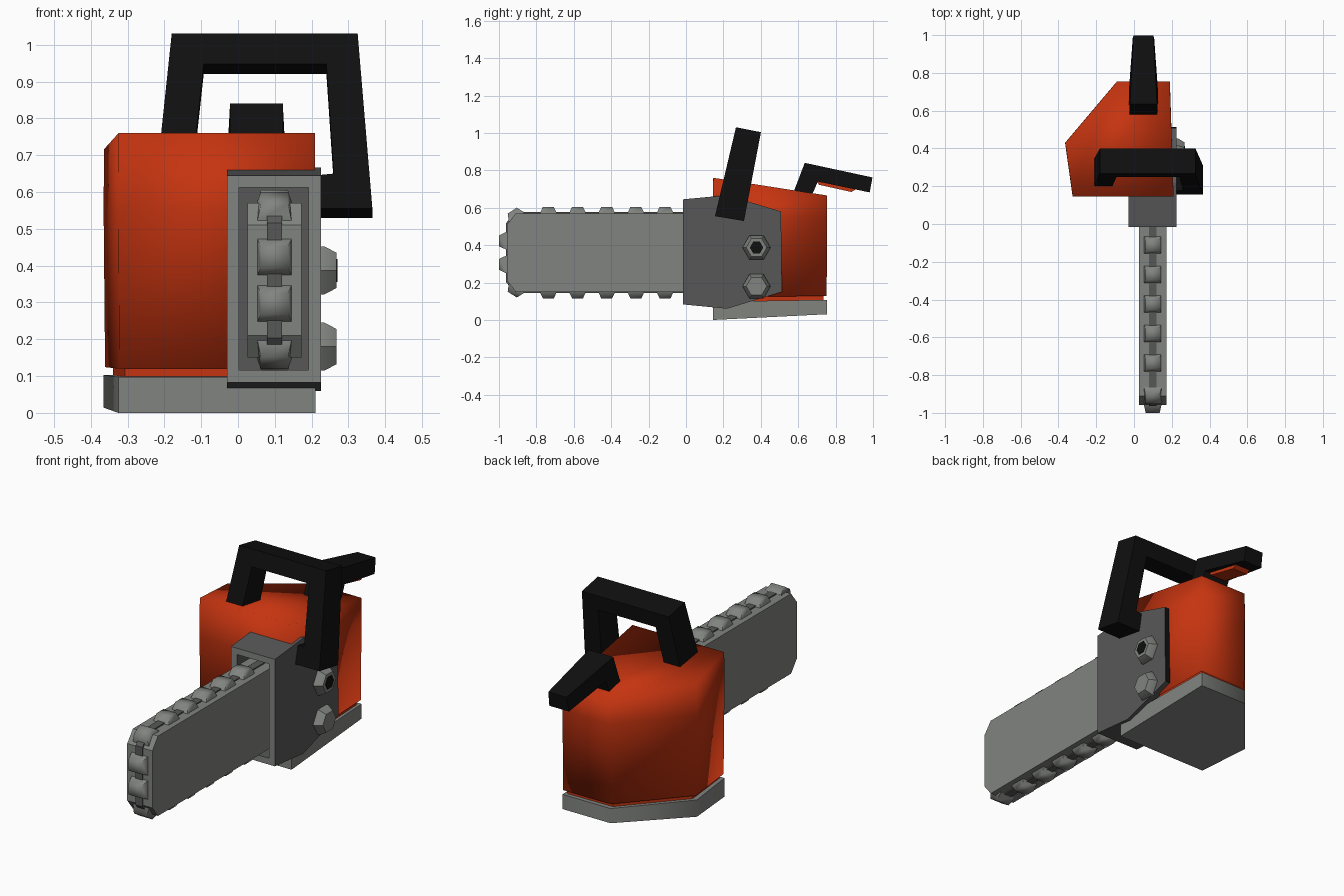
import bpy, bmesh, math
from mathutils import Vector

if "Cube" in bpy.data.objects:
    bpy.data.objects.remove(bpy.data.objects["Cube"])


def material(name, rgb):
    m = bpy.data.materials.new(name)
    m.diffuse_color = (*rgb, 1)
    m.use_nodes = True
    m.node_tree.nodes["Principled BSDF"].inputs["Base Color"].default_value = m.diffuse_color
    return m


ORANGE = material("orange", (0.56, 0.034, 0.005))
LIGHT = material("light_grey", (0.22, 0.23, 0.215))
DARK = material("dark_grey", (0.095, 0.097, 0.095))
BLACK = material("black", (0.005, 0.005, 0.005))


def loft(name, loops, mats, smooth=None, edit=None):
    """Closed solid through equal-length loops of 3D points."""
    bm = bmesh.new()
    rings = [[bm.verts.new(p) for p in loop] for loop in loops]
    n = len(rings[0])
    for a, b in zip(rings, rings[1:]):
        for i in range(n):
            j = (i + 1) % n
            bm.faces.new((a[i], a[j], b[j], b[i]))
    bm.faces.new(rings[0])
    bm.faces.new(rings[-1])
    bmesh.ops.recalc_face_normals(bm, faces=bm.faces)
    if edit:
        edit(bm)
    mesh = bpy.data.meshes.new(name)
    bm.to_mesh(mesh)
    bm.free()
    for m in mats:
        mesh.materials.append(m)
    ob = bpy.data.objects.new(name, mesh)
    bpy.context.collection.objects.link(ob)
    if smooth is not None:
        bpy.ops.object.select_all(action='DESELECT')
        bpy.context.view_layer.objects.active = ob
        ob.select_set(True)
        bpy.ops.object.shade_smooth_by_angle(angle=math.radians(smooth))
    return ob


def across(profile, x0, x1):
    """Two loops of a (y, z) side profile at x0 and x1."""
    return [[(x, y, z) for y, z in profile] for x in (x0, x1)]


# Motor housing, its recessed seam and the base tray share one outline
outline = [(-0.365, 0.43), (-0.325, 0.145), (0.21, 0.145), (0.19, 0.755), (-0.09, 0.755)]


def ring(z_front, slope, inset=0.0):
    c = Vector((-0.04, 0.43))
    pts = []
    for p in outline:
        v = Vector(p)
        v -= (v - c).normalized() * inset
        pts.append((v.x, v.y, z_front + slope * (p[1] - 0.145)))
    return pts


loft("motor_housing", [ring(0.12, 0.015, 0.004), ring(0.55, 0), ring(0.76, -0.155, 0.001)], [ORANGE], 180)
loft("housing_seam", [ring(0.08, 0.015, 0.025), ring(0.14, 0.015, 0.025)], [ORANGE])
loft("base_tray", [ring(0.0, 0.05), ring(0.098, 0.016)], [LIGHT], 60)


# Guard: dark block, light front frame around a slot, black rear
def cut_slot(bm):
    for f in bm.faces:
        f.material_index = 2 if f.normal.y > 0.95 else 0
    front = next(f for f in bm.faces if f.normal.y < -0.95)
    frame = bmesh.ops.inset_region(bm, faces=[front], thickness=0.047)["faces"]
    for f in frame:
        f.material_index = 1
    slot = bmesh.ops.extrude_discrete_faces(bm, faces=[front])["faces"][0]
    bmesh.ops.translate(bm, verts=slot.verts, vec=(0, 0.1, 0))


guard = [(-0.015, 0.645), (0.22, 0.667), (0.508, 0.58), (0.513, 0.15), (0.22, 0.06), (-0.015, 0.083)]
loft("guard", across(guard, -0.03, 0.225), [DARK, LIGHT, BLACK], edit=cut_slot)

# Guide bar and the chain core along its rim
CX, CZ = 0.099, 0.36


def bar_profile(grow):
    half = [(0.12, 0.21), (-0.91, 0.21), (-0.957, 0.15)]
    pts = [(y - (grow if y < 0 else 0), CZ + z + grow) for y, z in half]
    return pts + [(y, 2 * CZ - z) for y, z in reversed(pts)]


loft("guide_bar", across(bar_profile(0), CX - 0.073, CX + 0.073), [LIGHT])
loft("chain_core", across(bar_profile(0.006), CX - 0.02, CX + 0.02), [DARK])


# Chain teeth: tapered blocks pointing away from the rim
def tooth(name, y, z, angle):
    up = Vector((0, -math.sin(angle), math.cos(angle)))
    along = Vector((0, math.cos(angle), math.sin(angle)))
    side = Vector((1, 0, 0))
    loops = []
    for h, w, l in ((-0.01, 0.047, 0.05), (0.035, 0.037, 0.029)):
        c = Vector((CX, y, z)) + up * h
        loops.append([c + side * w * a + along * l * b
                      for a, b in ((-1, -1), (1, -1), (1, 1), (-1, 1))])
    loft(name, loops, [LIGHT], 80)


rim = [(-0.112 - 0.156 * i, 0.21, 0) for i in range(5)]
rim += [(-0.91, 0.195, math.radians(33)), (-0.965, 0.063, math.radians(90))]
for i, (y, z, a) in enumerate(rim):
    tooth(f"tooth_upper_{i}", y, CZ + z, a)
    tooth(f"tooth_lower_{i}", y, CZ - z, math.pi - a)


# Hexagonal guard nuts; the upper one has a black bore
def hexagon(x, r, y, z):
    return [(x, y + r * math.cos(k * math.pi / 3), z + r * math.sin(k * math.pi / 3)) for k in range(6)]


for name, z in (("upper_nut", 0.387), ("lower_nut", 0.18)):
    loft(name, [hexagon(0.215, 0.075, 0.377, z), hexagon(0.235, 0.075, 0.377, z),
                hexagon(0.268, 0.055, 0.377, z)], [LIGHT], 50)
loft("upper_nut_bore", [hexagon(0.263, 0.036, 0.377, 0.387), hexagon(0.27, 0.036, 0.377, 0.387)], [BLACK])

# Front carrying handle: leaning hoop, left foot in the housing, right foot on the guard
hoop = [(-0.215, 0.70), (-0.18, 1.03), (0.325, 1.03), (0.365, 0.555), (0.21, 0.555),
        (0.21, 0.645), (0.26, 0.65), (0.24, 0.947), (-0.093, 0.947), (-0.12, 0.70)]
front = [(x, 0.155 + (z - 0.555) * 0.236, z) for x, z in hoop]
rear = [(x, y + 0.155 - (z - 0.555) * 0.045, z - 0.026) for x, y, z in front]
loft("front_handle", [front, rear], [BLACK])


# Rear grip: bent bar narrowing towards its end, with an orange trigger below
def section(y_top, z_top, y_low, z_low, half):
    c = 0.05
    return [(c - half, y_low, z_low), (c + half, y_low, z_low),
            (c + half * 0.93, y_top, z_top), (c - half * 0.93, y_top, z_top)]


loft("rear_grip", [section(0.57, 0.67, 0.67, 0.66, 0.078),
                   section(0.635, 0.84, 0.705, 0.74, 0.077),
                   section(0.997, 0.762, 0.982, 0.682, 0.057)], [BLACK])
trigger = [(0.70, 0.745), (0.91, 0.70), (0.885, 0.684), (0.71, 0.723)]
loft("trigger", across(trigger, 0.005, 0.095), [ORANGE])
